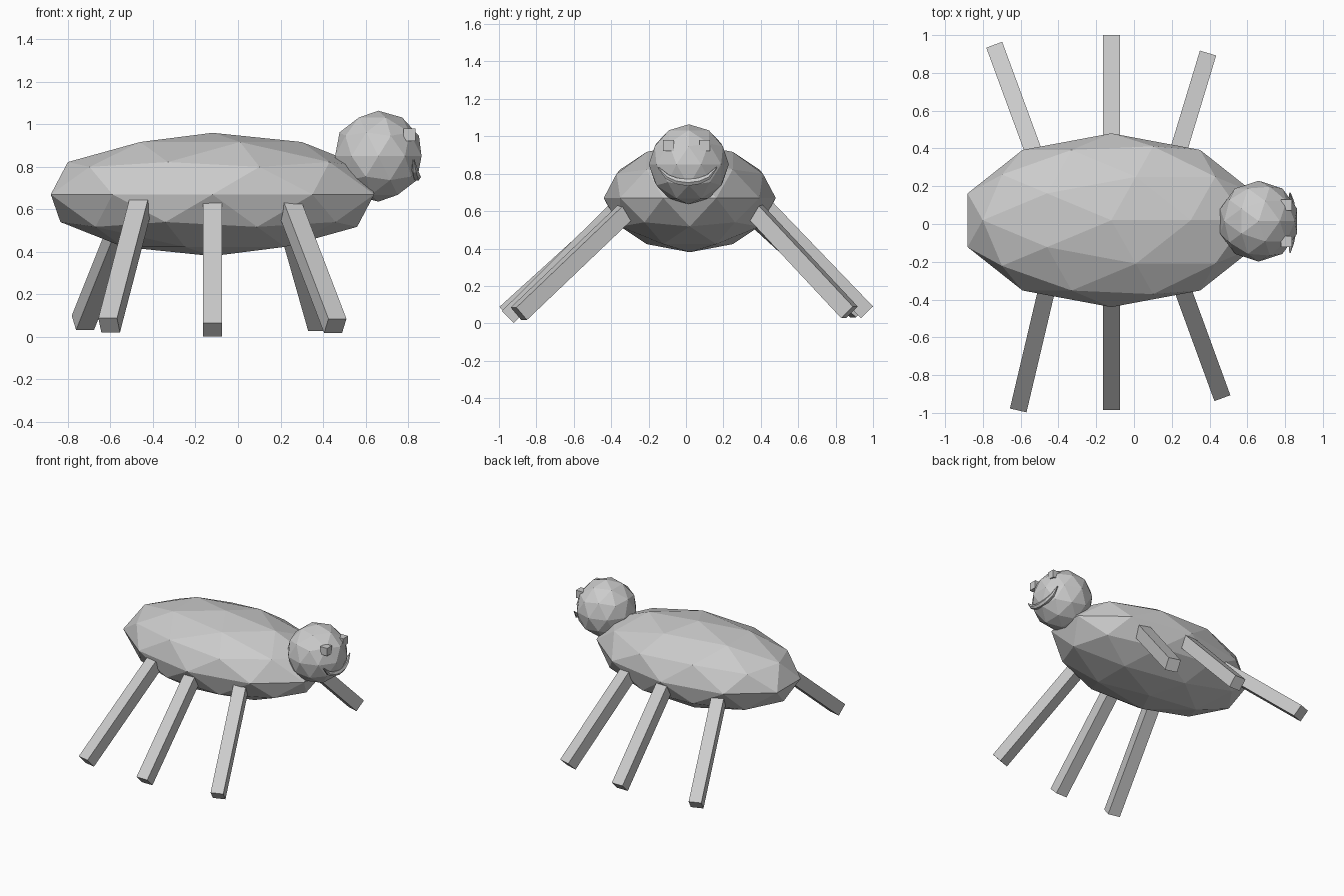
import bpy
from mathutils import Vector, Matrix

if "Cube" in bpy.data.objects:
    bpy.data.objects.remove(bpy.data.objects["Cube"])


def ball(name, loc, scale):
    bpy.ops.mesh.primitive_ico_sphere_add(subdivisions=2, radius=1, location=loc)
    ob = bpy.context.object
    ob.name = name
    ob.scale = scale
    return ob


def box(name, size, matrix):
    bpy.ops.mesh.primitive_cube_add(size=1)
    ob = bpy.context.object
    ob.name = name
    ob.matrix_world = matrix @ Matrix.Diagonal((*size, 1))
    return ob


def leg(name, foot, direction, length=0.84, width=0.09):
    """Square bar from the upper edge of its foot up into the body."""
    d = Vector(direction).normalized()
    side = d.cross(Vector((0, 0, 1))).normalized()
    up = side.cross(d)
    centre = Vector(foot) - up * width / 2 + d * length / 2
    frame = Matrix((side, up, d)).transposed()
    # keep the frame right-handed
    if frame.determinant() < 0:
        frame = Matrix((-side, up, d)).transposed()
    return box(name, (width, width, length),
               Matrix.Translation(centre) @ frame.to_4x4())


# Faceted body and head
ball("body", (-0.12, 0.02, 0.67), (0.80, 0.46, 0.29))
ball("head", (0.66, 0.015, 0.85), (0.214, 0.214, 0.214))

# Six splayed legs: upper foot edge, direction into the body
legs = {
    "front_leg_right": ((0.468, -0.922, 0.085), (-0.198, 0.542, 0.517)),
    "middle_leg_right": ((-0.12, -0.985, 0.065), (0, 0.554, 0.55)),
    "back_leg_right": ((-0.613, -0.987, 0.088), (0.144, 0.61, 0.553)),
    "front_leg_left": ((0.392, 0.905, 0.09), (-0.15, -0.495, 0.53)),
    "middle_leg_left": ((-0.12, 1.0, 0.09), (0, -0.525, 0.546)),
    "back_leg_left": ((-0.74, 0.949, 0.10), (0.20, -0.544, 0.50)),
}
for name, (foot, direction) in legs.items():
    leg(name, foot, direction)

# Cube eyes
for name, y in (("eye_left", 0.10), ("eye_right", -0.093)):
    box(name, (0.058, 0.058, 0.058), Matrix.Translation((0.807, y, 0.951)))

# Smiling mouth: tapered tube
path = [(0.826, -0.15, 0.835, 0.2), (0.832, -0.10, 0.783, 0.8),
        (0.838, -0.05, 0.761, 1.0), (0.840, 0.01, 0.753, 1.1),
        (0.838, 0.07, 0.761, 1.0), (0.832, 0.12, 0.783, 0.8),
        (0.826, 0.165, 0.835, 0.2)]
curve = bpy.data.curves.new("mouth", 'CURVE')
curve.dimensions = '3D'
curve.bevel_depth = 0.019
curve.bevel_resolution = 1
curve.use_fill_caps = True
spline = curve.splines.new('POLY')
spline.points.add(len(path) - 1)
for point, (x, y, z, r) in zip(spline.points, path):
    point.co = (x, y, z, 1)
    point.radius = r
spline.use_smooth = False
bpy.context.collection.objects.link(bpy.data.objects.new("mouth", curve))
